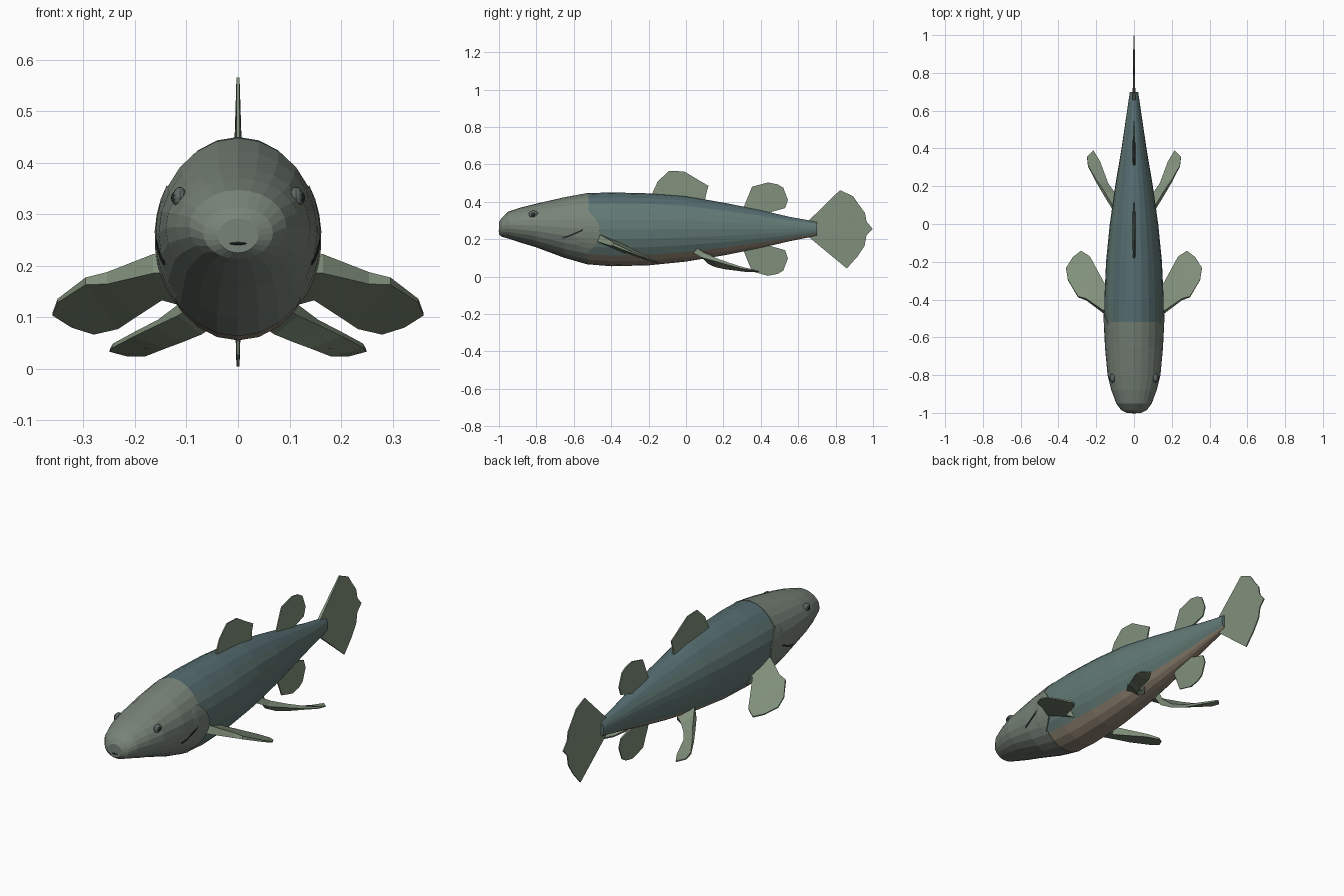
import bpy, bmesh, math
from mathutils import Vector

if "Cube" in bpy.data.objects:
    bpy.data.objects.remove(bpy.data.objects["Cube"])


def mat(name, rgb):
    m = bpy.data.materials.new(name)
    m.diffuse_color = (*rgb, 1)
    m.use_nodes = True
    m.node_tree.nodes["Principled BSDF"].inputs["Base Color"].default_value = m.diffuse_color
    return m


HEAD = mat("head_green", (.19, .23, .19))
SIDE = mat("side_green", (.12, .19, .175))
BACK = mat("back_blue", (.09, .15, .16))
BELLY = mat("belly_tan", (.28, .23, .17))
FIN = mat("fin_green", (.22, .28, .20))
DARK = mat("dark", (.02, .025, .025))
IRIS = mat("iris", (.12, .15, .14))

# body stations: y, half width, top z, bottom z
STATIONS = [
    (-1.0, .037, .29, .227), (-.985, .066, .312, .215), (-.95, .092, .345, .205),
    (-.88, .118, .368, .182), (-.8, .138, .388, .158), (-.65, .152, .422, .102),
    (-.52, .157, .446, .065), (-.4, .157, .450, .055), (-.2, .148, .445, .060),
    (0, .128, .430, .080), (.2, .100, .395, .113), (.4, .066, .355, .153),
    (.55, .044, .320, .188), (.7, .022, .293, .218)]
SEG = 24


def surface(y, ang, off=0):
    """Point on the body skin at length y and section angle."""
    for a, b in zip(STATIONS, STATIONS[1:]):
        if y <= b[0] + 1e-6:
            break
    t = (y - a[0]) / (b[0] - a[0])
    w, top, bot = (a[i] + (b[i] - a[i]) * t for i in (1, 2, 3))
    return Vector(((w + off) * math.cos(ang), y,
                   (top + bot) / 2 + ((top - bot) / 2 + off) * math.sin(ang)))


def make(name, bm, mats):
    bmesh.ops.recalc_face_normals(bm, faces=bm.faces)
    me = bpy.data.meshes.new(name)
    bm.to_mesh(me)
    bm.free()
    for m in mats:
        me.materials.append(m)
    ob = bpy.data.objects.new(name, me)
    bpy.context.collection.objects.link(ob)
    return ob


def loft(name, ys, off, mats, pick):
    bm = bmesh.new()
    rings = [[bm.verts.new(surface(y, 2 * math.pi * i / SEG, off)) for i in range(SEG)]
             for y in ys]
    for r, q in zip(rings, rings[1:]):
        for i in range(SEG):
            j = (i + 1) % SEG
            f = bm.faces.new((r[i], r[j], q[j], q[i]))
            f.material_index = pick(math.sin(2 * math.pi * (i + .5) / SEG))
    bm.faces.new(rings[0])
    bm.faces.new(rings[-1])
    return make(name, bm, mats)


def slab(bm, a, b, ta, tb):
    """Solid strip between edge a and edge b, with a thickness per point."""
    n = len(a)
    a, b = [Vector(p) for p in a], [Vector(p) for p in b]
    rows = []
    for i in range(n):
        along = (a[min(i + 1, n - 1)] + b[min(i + 1, n - 1)]) - (a[max(i - 1, 0)] + b[max(i - 1, 0)])
        nrm = along.cross(b[i] - a[i]).normalized()
        rows.append([bm.verts.new(p) for p in (
            a[i] + nrm * ta[i] / 2, b[i] + nrm * tb[i] / 2,
            b[i] - nrm * tb[i] / 2, a[i] - nrm * ta[i] / 2)])
    for r, q in zip(rows, rows[1:]):
        for i in range(4):
            j = (i + 1) % 4
            bm.faces.new((r[i], r[j], q[j], q[i]))
    bm.faces.new(rows[0])
    bm.faces.new(rows[-1])


def median_fin(name, base, tip):
    bm = bmesh.new()
    n = len(tip)
    roots = [(0, base[0][0] + (base[1][0] - base[0][0]) * i / (n - 1),
              base[0][1] + (base[1][1] - base[0][1]) * i / (n - 1)) for i in range(n)]
    slab(bm, roots, [(0, y, z) for y, z in tip], [.015] * n, [.006] * n)
    make(name, bm, [FIN])


def mirrored(name, build, mats):
    for side, s in (("left", -1), ("right", 1)):
        bm = bmesh.new()
        build(bm)
        for v in bm.verts:
            v.co.x *= s
        make(side + "_" + name, bm, mats)


# head and trunk
ys = [s[0] for s in STATIONS]
loft("head", ys[:7], .002, [HEAD], lambda s: 0)
loft("trunk", ys[6:], 0, [SIDE, BACK, BELLY],
     lambda s: 1 if s > .65 else 2 if s < -.75 else 0)

# dorsal, anal and tail fins
median_fin("front_dorsal_fin", [(-.18, .43), (.10, .40)],
           [(-.178, .45), (-.15, .51), (-.09, .565), (-.01, .562), (.06, .52), (.12, .485), (.11, .45)])
rear = [(.31, .375), (.353, .48), (.438, .503), (.49, .493), (.52, .475), (.545, .41), (.53, .366)]
median_fin("rear_dorsal_fin", [(.305, .355), (.42, .335)], rear)
median_fin("anal_fin", [(.305, .153), (.42, .172)], [(y, .507 - z) for y, z in rear])
upper = [(.823, .462), (.893, .43), (.92, .39), (.957, .34), (.965, .295)]
lower = [(.965, .22), (.955, .165), (.915, .105), (.86, .043)]
median_fin("tail_fin", [(.652, .295), (.652, .215)], upper + [(.998, .255)] + lower)


# paired lobed fins
def pectoral(bm):
    lead = [(.12, -.475), (.165, -.463), (.254, -.399), (.296, -.386), (.35, -.296), (.36, -.233)]
    trail = [(.09, -.30), (.148, -.335), (.20, -.238), (.233, -.175), (.28, -.143), (.323, -.175)]
    edge = [[(x, y, .07 - .413 * (y + .143) - .015 * (x - .28)) for x, y in e]
            for e in (lead, trail)]
    t = [.045, .04, .025, .015, .008, .006]
    slab(bm, *edge, t, t)


def pelvic(bm):
    lead = [(.08, .04, .145), (.115, .09, .115), (.16, .165, .088), (.20, .228, .068),
            (.243, .307, .045), (.249, .355, .036)]
    trail = [(.04, .13, .105), (.07, .13, .078), (.105, .16, .058), (.138, .21, .045),
             (.18, .33, .028), (.215, .39, .027)]
    t = [.035, .03, .02, .014, .009, .006]
    slab(bm, lead, trail, t, t)


mirrored("pectoral_fin", pectoral, [FIN])
mirrored("pelvic_fin", pelvic, [FIN])


# gill covers with a curved rear edge
def gill(bm):
    grid = []
    for i in range(9):
        s = i / 4 - 1
        ang = math.radians(-5 + 36 * s)
        back = -.46 - .07 * s * s
        grid.append([bm.verts.new(surface(y, ang, o)) for y, o in (
            (-.58, .001), (-.55, .004), (back, .005), (back, -.004))])
    for r, q in zip(grid, grid[1:]):
        for j in range(3):
            bm.faces.new((r[j], r[j + 1], q[j + 1], q[j]))


# cheek creases
def crease(bm):
    pts = [surface(-.66 + .11 * i / 4, math.radians(-21 + 19 * i / 4), .002) for i in range(5)]
    up = Vector((0, -.002, .004))
    slab(bm, [p - up for p in pts], [p + up for p in pts], [.003] * 5, [.003] * 5)


mirrored("gill_cover", gill, [HEAD])
mirrored("cheek_crease", crease, [DARK])


def ball(bm, centre, radii, seg=12):
    vs = bmesh.ops.create_uvsphere(bm, u_segments=seg, v_segments=8, radius=1)["verts"]
    for v in vs:
        v.co = Vector(centre) + Vector([c * r for c, r in zip(v.co, radii)])


# eyes and mouth
mirrored("eye", lambda bm: ball(bm, (.113, -.815, .332), (.014, .026, .021)), [IRIS])
mirrored("pupil", lambda bm: ball(bm, (.119, -.817, .332), (.011, .015, .013)), [DARK])
bm = bmesh.new()
ball(bm, (0, -.998, .243), (.019, .005, .003))
make("mouth", bm, [DARK])
